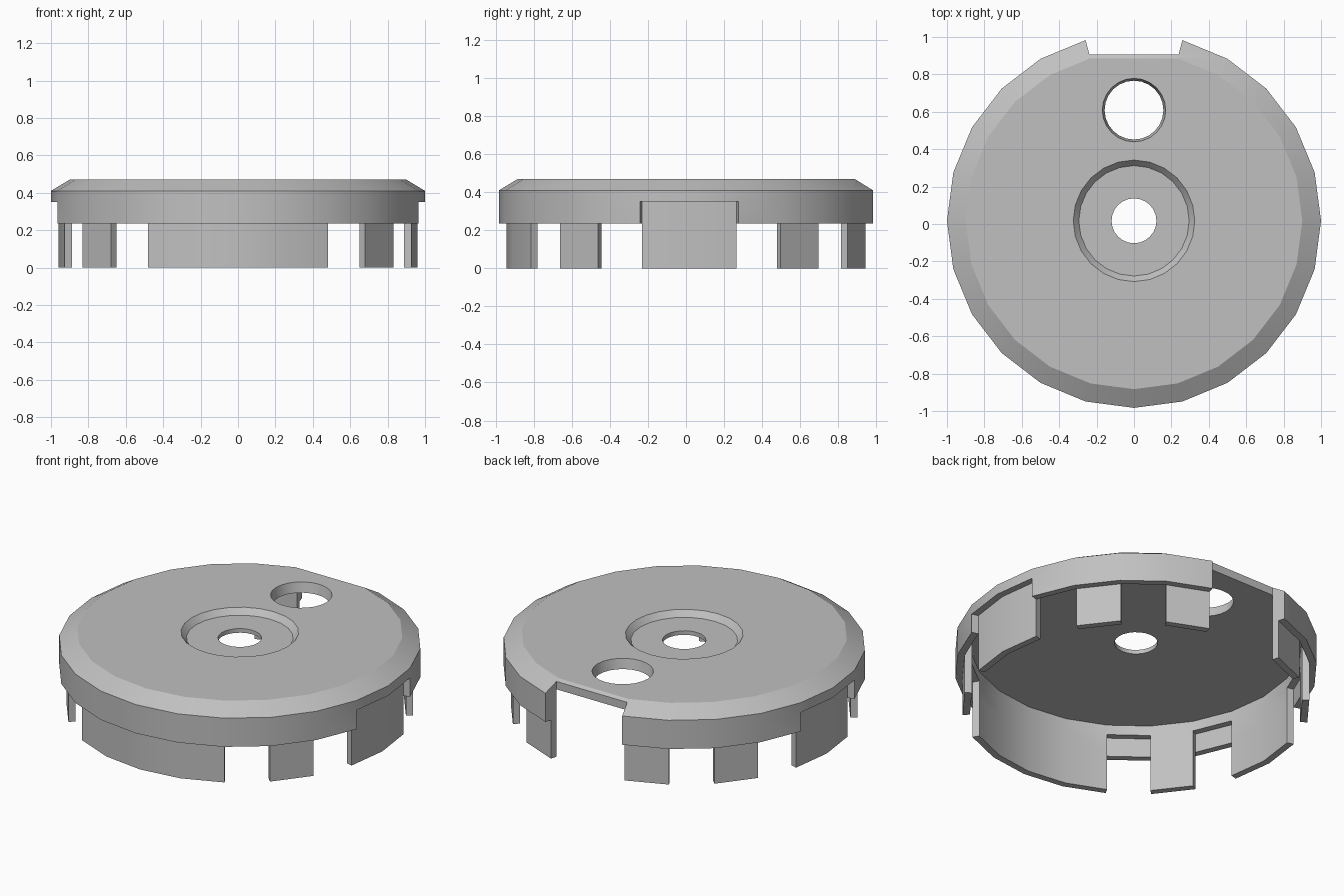
import bpy, bmesh
from math import radians, sin, cos, tan, pi

if "Cube" in bpy.data.objects:
    bpy.data.objects.remove(bpy.data.objects["Cube"])

SIDES = 24
CENTRE_Y = 0.017

grey = bpy.data.materials.new("plain_grey")
grey.use_nodes = True
colour = (0.53, 0.53, 0.53, 1)
grey.diffuse_color = colour
grey.node_tree.nodes["Principled BSDF"].inputs["Base Color"].default_value = colour


def polar(r, i, z):
    a = 2 * pi * i / SIDES
    return (r * cos(a), r * sin(a), z)


def make(name, bm):
    bmesh.ops.recalc_face_normals(bm, faces=bm.faces)
    mesh = bpy.data.meshes.new(name)
    bm.to_mesh(mesh)
    bm.free()
    obj = bpy.data.objects.new(name, mesh)
    obj.location.y = CENTRE_Y
    mesh.materials.append(grey)
    bpy.context.collection.objects.link(obj)
    return obj


def lathe(name, profile):
    """Revolve a closed (radius, height) loop."""
    bm = bmesh.new()
    rings = [[bm.verts.new(polar(r, i, z)) for i in range(SIDES)] for r, z in profile]
    for k, a in enumerate(rings):
        b = rings[(k + 1) % len(rings)]
        for i in range(SIDES):
            j = (i + 1) % SIDES
            bm.faces.new((a[i], a[j], b[j], b[i]))
    return make(name, bm)


def cut(target, cutter):
    cutter.hide_render = True
    mod = target.modifiers.new("cut", "BOOLEAN")
    mod.operation = "DIFFERENCE"
    mod.solver = "EXACT"
    mod.object = cutter
    bpy.context.view_layer.objects.active = target
    bpy.ops.object.modifier_apply(modifier=mod.name)
    bpy.data.objects.remove(cutter)


# Top plate with bevelled edge, round recess and centre hole
plate = lathe("top_plate", [(0.12, 0.41), (0.12, 0.435), (0.295, 0.435), (0.325, 0.47),
                            (0.9, 0.47), (1, 0.41)])

# Off-centre finger hole, slightly tapered
bm = bmesh.new()
bmesh.ops.create_cone(bm, cap_ends=True, segments=SIDES, radius1=0.147, radius2=0.18, depth=0.16)
bmesh.ops.translate(bm, verts=bm.verts, vec=(0, 0.592, 0.44))
cut(plate, make("hole_cutter", bm))

# Notch at the back edge, with radial sides
bm = bmesh.new()
section = [(0.889, 0.3), (0.889, 0.458), (0.869, 0.47), (0.849, 0.482),
           (0.849, 0.6), (1.2, 0.6), (1.2, 0.3)]
half = tan(radians(15))
left, right = [[bm.verts.new((s * y * half, y, z)) for y, z in section] for s in (1, -1)]
bm.faces.new(left)
bm.faces.new(right)
for k in range(len(section)):
    n = (k + 1) % len(section)
    bm.faces.new((left[k], left[n], right[n], right[k]))
cut(plate, make("notch_cutter", bm))

# Skirt and clip tabs: a polar grid of cells, skinned where a neighbour is empty
RADII = (0.92, 0.96, 1.0)
LEVELS = (0, 0.235, 0.35, 0.41)
NOTCH = {5, 6}
SIDE_GAPS = {23, 0, 11, 12}
TABS = SIDE_GAPS | {2, 4, 7, 9, 14, 21} | set(range(16, 20))


def filled(i, ring, level):
    i %= SIDES
    if i in NOTCH or ring not in (0, 1) or level not in (0, 1, 2):
        return False
    if level == 2:
        return True
    if ring == 0:
        return i in TABS
    return level == 1 and i not in SIDE_GAPS


bm = bmesh.new()
points = {}


def vert(i, ring, level):
    key = (i % SIDES, ring, level)
    if key not in points:
        points[key] = bm.verts.new(polar(RADII[ring], key[0], LEVELS[level]))
    return points[key]


LOOP = ((0, 0), (1, 0), (1, 1), (0, 1))
for i in range(SIDES):
    for ring in range(2):
        for level in range(3):
            if not filled(i, ring, level):
                continue
            cell = (i, ring, level)
            for axis in range(3):
                for step in (0, 1):
                    near = list(cell)
                    near[axis] += 2 * step - 1
                    # The plate closes the top of the skirt
                    if filled(*near) or near[2] == 3:
                        continue
                    quad = []
                    for u, v in LOOP:
                        offset = [u, v]
                        offset.insert(axis, step)
                        quad.append(vert(*(c + o for c, o in zip(cell, offset))))
                    if step == 0:
                        quad.reverse()
                    if axis == 1:
                        quad.reverse()
                    bm.faces.new(quad)
skirt = make("skirt_with_tabs", bm)

# Smooth round walls, keep corners sharp
for obj in (plate, skirt):
    bpy.ops.object.select_all(action="DESELECT")
    obj.select_set(True)
    bpy.context.view_layer.objects.active = obj
    bpy.ops.object.shade_smooth_by_angle(angle=radians(25))
